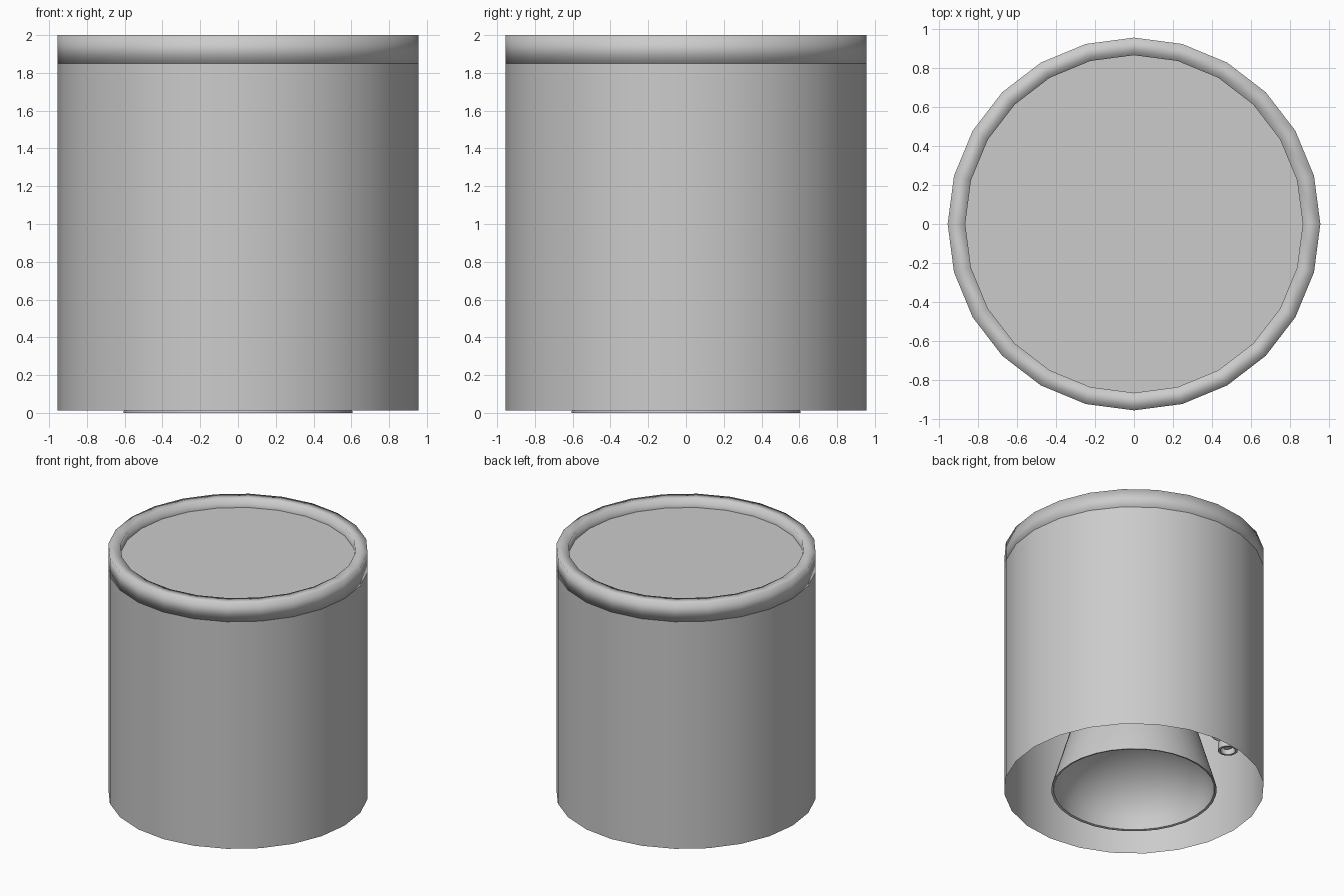
import bpy, bmesh, math
from mathutils import Vector

old = bpy.data.objects.get("Cube")
if old:
    bpy.data.objects.remove(old, do_unlink=True)

grey = bpy.data.materials.new("light grey")
grey.use_nodes = True
grey.diffuse_color = (0.6, 0.6, 0.6, 1)
grey.node_tree.nodes["Principled BSDF"].inputs["Base Color"].default_value = grey.diffuse_color


def finish(obj, angle):
    """Give the part its colour and smooth shading."""
    obj.data.materials.append(grey)
    bpy.ops.object.select_all(action="DESELECT")
    obj.select_set(True)
    bpy.context.view_layer.objects.active = obj
    bpy.ops.object.shade_smooth_by_angle(angle=math.radians(angle))
    return obj


def lathe(name, profile, sides, angle=40, closed=False):
    """Spin a profile of (radius, height) points around the z axis."""
    bm = bmesh.new()
    verts = [bm.verts.new((r, 0, z)) for r, z in profile]
    pairs = list(zip(verts, verts[1:]))
    if closed:
        pairs.append((verts[-1], verts[0]))
    edges = [bm.edges.new(p) for p in pairs]
    bmesh.ops.spin(bm, geom=verts + edges, cent=(0, 0, 0), axis=(0, 0, 1),
                   angle=math.tau, steps=sides, use_merge=True)
    bmesh.ops.remove_doubles(bm, verts=bm.verts, dist=0.0005)
    bmesh.ops.recalc_face_normals(bm, faces=bm.faces)
    mesh = bpy.data.meshes.new(name)
    bm.to_mesh(mesh)
    bm.free()
    obj = bpy.data.objects.new(name, mesh)
    bpy.context.collection.objects.link(obj)
    return finish(obj, angle)


OUTER, INNER, SIDES = 0.955, 0.865, 24

# Open-bottomed housing, soft-shaded square rim and recessed lid
lathe("housing", [(OUTER, 0.012), (OUTER, 1.85)], SIDES)
lathe("top_rim", [(INNER, 1.85), (OUTER, 1.85), (OUTER, 2), (INNER, 2)],
      SIDES, angle=180, closed=True)
lathe("lid", [(0, 1.88), (INNER, 1.88), (INNER, 1.93), (0, 1.93)], SIDES)

# Lamp: tapered shell, thin lip and a domed reflector inside
bowl = [(0.59 * math.cos(t), 0.005 + 0.45 * math.sin(t))
        for t in (i * math.pi / 20 for i in range(10))]
lathe("lamp", [(0, 1.3), (0.2, 1.3), (0.22, 1.05), (0.32, 0.98), (0.6, 0.03), (0.607, 0)]
      + bowl + [(0, 0.455)], 32)

# Lamp holder joining the lamp to the lid
lathe("lamp_holder", [(0, 1.25), (0.25, 1.25), (0.25, 1.88), (0, 1.88)], SIDES)

# Small bent pipe beside the lamp, with a wider open end
side = Vector((-0.707, 0.707, 0))
near = Vector((0.707, 0.707, 0))
path = [(0.70, 0.10, 0.27), (0.69, 0.10, 0.33), (0.62, 0.12, 0.36),
        (0.56, 0.15, 0.42), (0.53, 0.18, 0.55), (0.50, 0.18, 1.88)]
curve = bpy.data.curves.new("side_pipe", "CURVE")
curve.dimensions = "3D"
curve.bevel_depth = 0.035
curve.bevel_resolution = 2
curve.use_fill_caps = True
spline = curve.splines.new("POLY")
spline.points.add(len(path) - 1)
for point, (s, n, z) in zip(spline.points, path):
    point.co = (*(side * s + near * n + Vector((0, 0, z))), 1)
pipe = bpy.data.objects.new("side_pipe", curve)
bpy.context.collection.objects.link(pipe)
bpy.ops.object.select_all(action="DESELECT")
pipe.select_set(True)
bpy.context.view_layer.objects.active = pipe
bpy.ops.object.convert(target="MESH")
finish(bpy.context.object, 50)

end = lathe("pipe_end", [(0, 0.05), (0.055, 0.05), (0.055, 0), (0.073, 0), (0.073, 0.06), (0, 0.07)], 16)
end.location = side * 0.70 + near * 0.10 + Vector((0, 0, 0.24))
